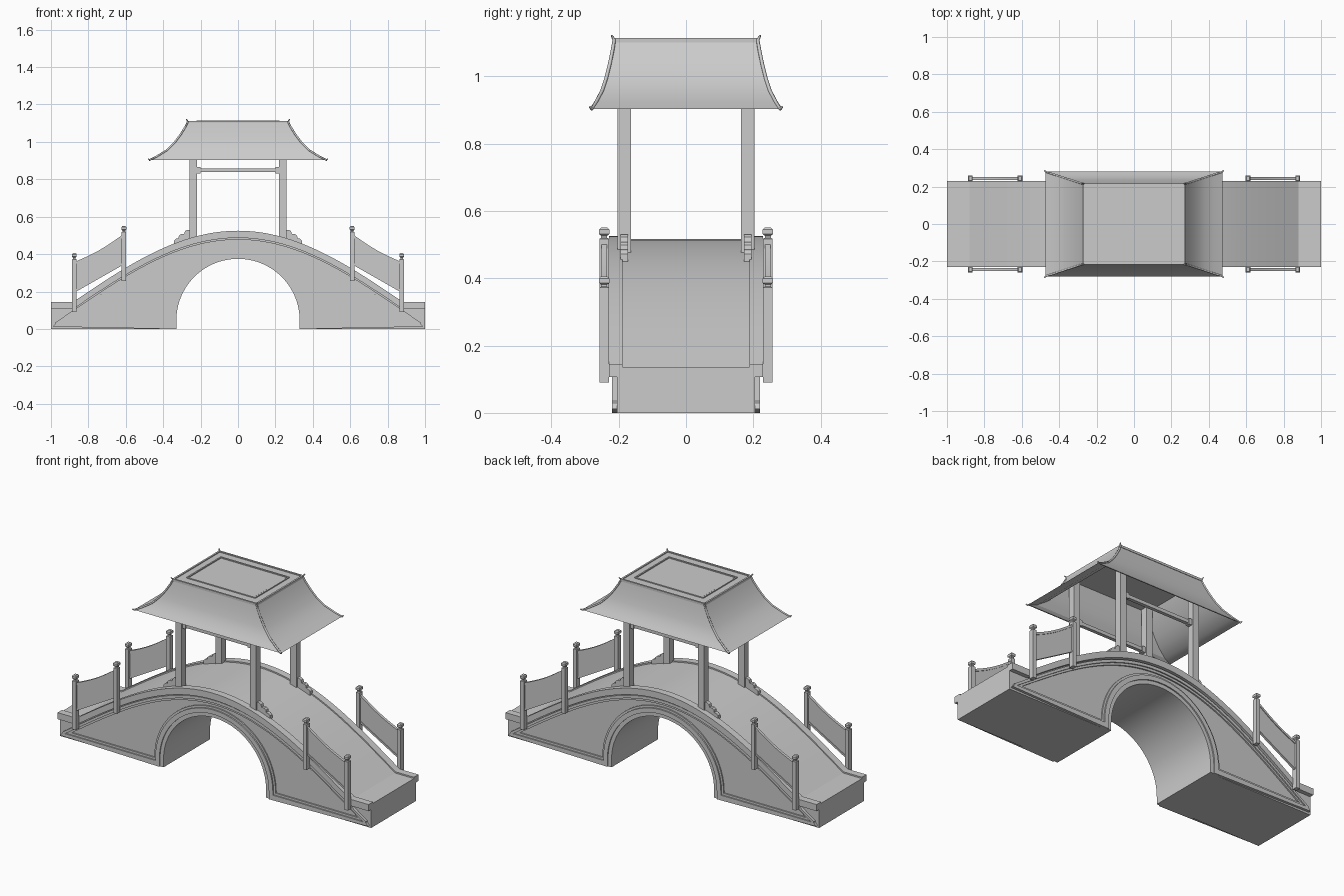
import bpy, bmesh, math

if "Cube" in bpy.data.objects:
    bpy.data.objects.remove(bpy.data.objects["Cube"])

def obj_from(name, bm):
    bmesh.ops.recalc_face_normals(bm, faces=bm.faces)
    me = bpy.data.meshes.new(name)
    bm.to_mesh(me)
    bm.free()
    ob = bpy.data.objects.new(name, me)
    bpy.context.collection.objects.link(ob)
    return ob

def loft(name, rings):
    """Closed solid through a list of equal-length point rings."""
    bm = bmesh.new()
    vs = [[bm.verts.new(p) for p in r] for r in rings]
    n = len(vs[0])
    for a, b in zip(vs, vs[1:]):
        for i in range(n):
            bm.faces.new((a[i], a[(i + 1) % n], b[(i + 1) % n], b[i]))
    bm.faces.new(vs[0])
    bm.faces.new(vs[-1])
    return obj_from(name, bm)

def prism(name, pts, y0, y1):
    """Extrude an x-z outline along y."""
    return loft(name, [[(x, y, z) for x, z in pts] for y in (y0, y1)])

def strip(name, xs, top, bottom, y0, y1):
    """Curved band between two height functions."""
    return loft(name, [[(x, y0, bottom(x)), (x, y1, bottom(x)),
                        (x, y1, top(x)), (x, y0, top(x))] for x in xs])

def box(name, x0, x1, y0, y1, z0, z1):
    return prism(name, [(x0, z0), (x1, z0), (x1, z1), (x0, z1)], y0, y1)

def rect(hx, hy, z, cx=0, cy=0):
    return [(cx - hx, cy - hy, z), (cx + hx, cy - hy, z),
            (cx + hx, cy + hy, z), (cx - hx, cy + hy, z)]

# Bridge curves
def g(x):
    return 0.145 + 0.38 * math.cos(math.pi * x / 1.76)

def deck(x):
    return g(x) if abs(x) < 0.88 else 0.145

def arch(r, n=40):
    c = 0.045
    mid = [(-r * math.cos(math.pi * i / n), c + r * math.sin(math.pi * i / n)) for i in range(n + 1)]
    return [(-r, 0)] + mid + [(r, 0)]

N = 44
xs = [-1] + [-0.88 + 1.76 * i / N for i in range(N + 1)] + [1]

# Bridge body with arched opening
outline = [(-1, 0)] + arch(0.33) + [(1, 0)] + [(x, deck(x) - 0.03) for x in reversed(xs)]
prism("bridge_body", outline, -0.205, 0.205)

# Walking deck with raised edge curbs
strip("deck", xs, lambda x: deck(x) - 0.008, lambda x: deck(x) - 0.038, -0.228, 0.228)

def ring(name, r0, r1, y0, y1):
    a, b = arch(r0), arch(r1)
    loft(name, [[(p[0], y0, p[1]), (p[0], y1, p[1]), (q[0], y1, q[1]), (q[0], y0, q[1])]
                for p, q in zip(a, b)])

bx = [-0.975 + 1.95 * i / 48 for i in range(49)]
for s, side in ((-1, "front"), (1, "back")):
    strip(side + "_curb", xs, deck, lambda x: deck(x) - 0.038, s * 0.188, s * 0.229)
    # Side panel mouldings
    strip(side + "_top_moulding", bx, lambda x: g(x) - 0.045, lambda x: max(g(x) - 0.062, 0.01),
          s * 0.2, s * 0.22)
    bx2 = [x * 0.965 for x in bx]
    strip(side + "_inner_moulding", bx2, lambda x: g(x) - 0.062, lambda x: max(g(x) - 0.075, 0.015),
          s * 0.2, s * 0.213)
    ring(side + "_arch_lip", 0.33, 0.352, s * 0.2, s * 0.213)
    ring(side + "_arch_moulding", 0.352, 0.378, s * 0.2, s * 0.22)
    ring(side + "_arch_outer_lip", 0.378, 0.39, s * 0.2, s * 0.212)
    for m in (-1, 1):
        prism(side + "_base_moulding",
              [(m * 0.37, 0.0), (m * 0.99, 0.012), (m * 0.975, 0.03), (m * 0.37, 0.03)], s * 0.2, s * 0.22)
        prism(side + "_base_inner_moulding",
              [(m * 0.37, 0.03), (m * 0.96, 0.03), (m * 0.94, 0.042), (m * 0.37, 0.042)], s * 0.2, s * 0.213)

# Railings: capped posts, sloping panel and rails
def rail_post(x, y, z0, z1):
    prof = [(0.013, z0), (0.013, z1 - 0.033), (0.008, z1 - 0.03), (0.008, z1 - 0.024),
            (0.014, z1 - 0.019), (0.014, z1 - 0.006), (0.009, z1)]
    loft("railing_post", [rect(r * 0.9, r * 1.1, z, x, y) for r, z in prof])

for m in (-1, 1):
    for s in (-1, 1):
        y = s * 0.243
        rail_post(m * 0.61, y, 0.255, 0.55)
        rail_post(m * 0.875, y, 0.09, 0.405)
        rx = [m * (0.615 + 0.255 * i / 8) for i in range(9)]

        def top(x):
            t = (abs(x) - 0.615) / 0.255
            return 0.505 - 0.145 * t - 0.012 * math.sin(math.pi * t)
        low = lambda x: 0.342 - 0.145 * (abs(x) - 0.615) / 0.255
        strip("railing_panel", rx, top, low, y - 0.004, y + 0.004)
        strip("railing_top_rail", rx, top, lambda x: top(x) - 0.014, y - 0.008, y + 0.008)
        strip("railing_low_rail", rx, lambda x: low(x) + 0.012, low, y - 0.007, y + 0.007)

# Pavilion posts with scrolled foot brackets
foot = [(0.255, 0.53), (0.272, 0.53), (0.284, 0.522), (0.288, 0.507), (0.305, 0.507), (0.316, 0.498),
        (0.318, 0.485), (0.332, 0.482), (0.342, 0.472), (0.342, 0.45), (0.255, 0.45)]
for s in (-1, 1):
    y = s * 0.184
    for m in (-1, 1):
        box("pavilion_post", m * 0.24 - 0.02, m * 0.24 + 0.02, y - 0.02, y + 0.02, 0.45, 1.1)
        prism("foot_bracket", [(m * x, z) for x, z in foot], y - 0.011, y + 0.011)
    # Tie beam with thicker ends
    box("tie_beam", -0.23, 0.23, y - 0.01, y + 0.01, 0.838, 0.858)
    for m in (-1, 1):
        box("tie_beam_end", m * 0.2, m * 0.225, y - 0.013, y + 0.013, 0.832, 0.866)

# Hollow roof with concave slopes (height fraction, spread fraction)
curve = [(1, 0), (0.85, 0.075), (0.65, 0.2), (0.45, 0.35), (0.26, 0.54), (0.1, 0.8), (0, 1)]
path = [(0.268 + 0.205 * f, 0.213 + 0.067 * f, 0.903 + 0.205 * t) for t, f in curve]
outer = [rect(*p) for p in path]
inner = [rect(a - 0.008, b - 0.006, z - (0.01 if i else 0)) for i, (a, b, z) in enumerate(reversed(path))]
loft("roof", outer + inner)

# Flat roof top: raised panel and border
box("roof_top_panel", -0.21, 0.21, -0.145, 0.145, 1.1, 1.111)
for s in (-1, 1):
    box("roof_panel_border", -0.222, 0.222, s * 0.15, s * 0.158, 1.1, 1.114)
    box("roof_panel_border", s * 0.214, s * 0.222, -0.158, 0.158, 1.1, 1.114)
    box("roof_ridge", -0.27, 0.27, s * 0.207, s * 0.217, 1.1, 1.113)
    box("roof_ridge", s * 0.262, s * 0.272, -0.217, 0.217, 1.1, 1.113)

# Hip ribs with flicked ends
for m in (-1, 1):
    for s in (-1, 1):
        pts = [(0.276, 0.221, 1.121)] + path + [(0.479, 0.286, 0.909)]
        cu = bpy.data.curves.new("hip_rib", "CURVE")
        cu.dimensions = "3D"
        cu.bevel_depth = 0.0055
        cu.bevel_resolution = 1
        cu.use_fill_caps = True
        sp = cu.splines.new("POLY")
        sp.points.add(len(pts) - 1)
        for p, (a, b, z) in zip(sp.points, pts):
            p.co = (m * a, s * b, z, 1)
        for i in (0, -1):
            sp.points[i].radius = 0.5
        bpy.context.collection.objects.link(bpy.data.objects.new("hip_rib", cu))

# Smooth the curved surfaces, keep edges sharp
for ob in bpy.context.collection.objects:
    if ob.type == "MESH":
        ob.select_set(True)
        bpy.context.view_layer.objects.active = ob
bpy.ops.object.shade_smooth_by_angle(angle=math.radians(20))
